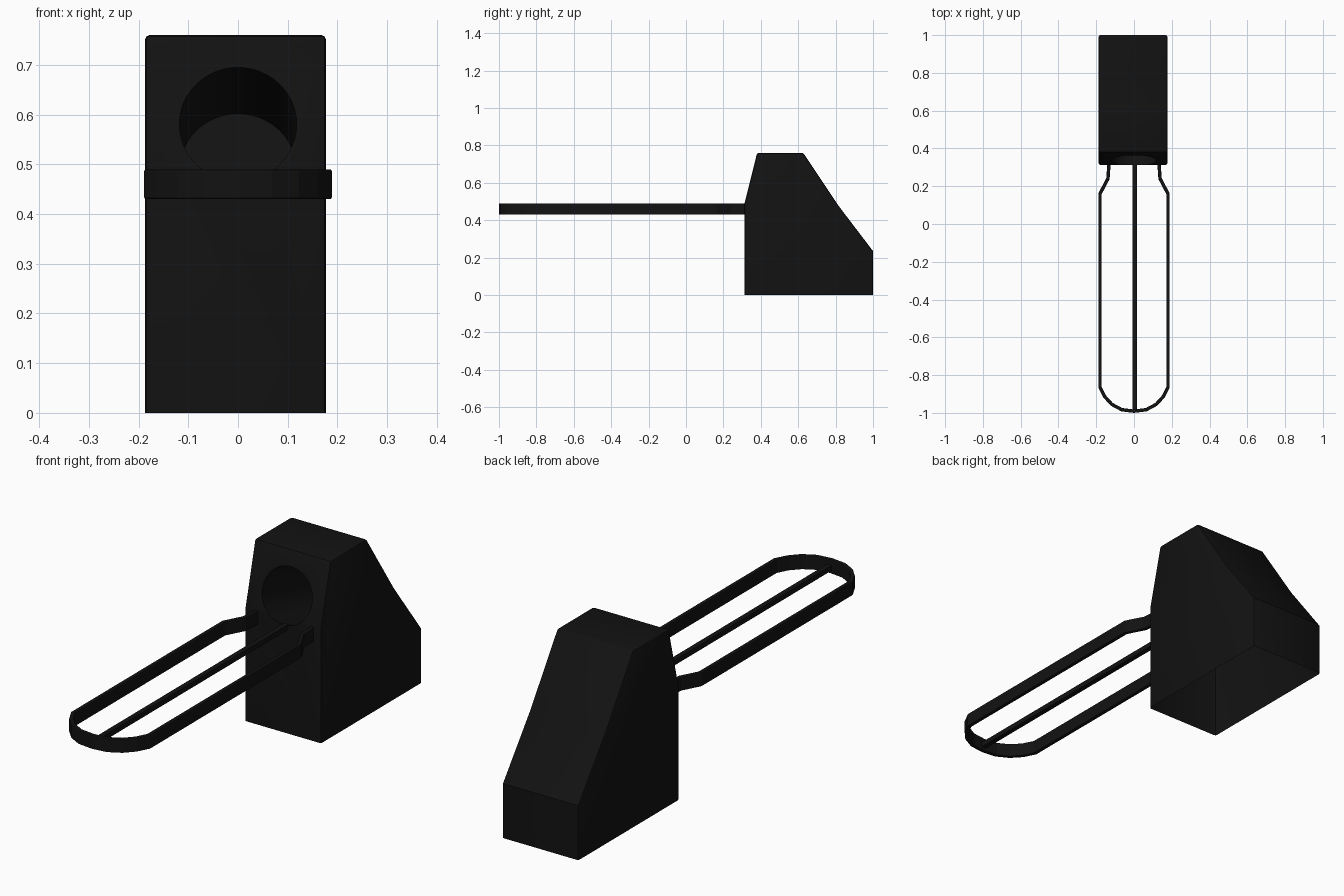
import bpy, bmesh, math
from mathutils import Vector

if "Cube" in bpy.data.objects:
    bpy.data.objects.remove(bpy.data.objects["Cube"])

black = bpy.data.materials.new("black_plastic")
black.diffuse_color = (0.006, 0.006, 0.006, 1)
black.use_nodes = True
black.node_tree.nodes["Principled BSDF"].inputs["Base Color"].default_value = black.diffuse_color


def add_object(name, bm):
    bmesh.ops.recalc_face_normals(bm, faces=bm.faces)
    mesh = bpy.data.meshes.new(name)
    bm.to_mesh(mesh)
    bm.free()
    ob = bpy.data.objects.new(name, mesh)
    bpy.context.collection.objects.link(ob)
    mesh.materials.append(black)
    return ob


def smooth(ob):
    bpy.ops.object.select_all(action='DESELECT')
    ob.select_set(True)
    bpy.context.view_layer.objects.active = ob
    bpy.ops.object.shade_smooth_by_angle(angle=math.radians(30))


# Wedge-shaped body: side profile extruded across x
profile = [(0.313, 0), (1, 0), (1, 0.235), (0.815, 0.478),
           (0.627, 0.76), (0.38, 0.76), (0.313, 0.49)]
bm = bmesh.new()
face = bm.faces.new([bm.verts.new((-0.187, y, z)) for y, z in profile])
ext = bmesh.ops.extrude_face_region(bm, geom=[face])
bmesh.ops.translate(bm, vec=(0.364, 0, 0),
                    verts=[v for v in ext["geom"] if isinstance(v, bmesh.types.BMVert)])
bmesh.ops.recalc_face_normals(bm, faces=bm.faces)
sharp = [e for e in bm.edges if max(v.co.z for v in e.verts) > 0.01
         and e.calc_face_angle() > math.radians(45)]
bmesh.ops.bevel(bm, geom=sharp, offset=0.009, segments=2, profile=0.5, affect='EDGES')
body = add_object("body", bm)

# Round blind socket sloping down into the front face
start, end = Vector((0, 0.337, 0.58)), Vector((0, 0.67, 0.488))
axis = (end - start).normalized()
start = start - axis * 0.15
bpy.ops.mesh.primitive_cylinder_add(vertices=48, radius=0.118, depth=(end - start).length,
                                    location=(start + end) / 2,
                                    rotation=axis.to_track_quat('Z', 'Y').to_euler())
cutter = bpy.context.object
cutter.name = "socket_cutter"
cutter.hide_render = True
mod = body.modifiers.new("socket", 'BOOLEAN')
mod.operation = 'DIFFERENCE'
mod.object = cutter
mod.solver = 'EXACT'
bpy.context.view_layer.objects.active = body
bpy.ops.object.modifier_apply(modifier=mod.name)
bpy.data.objects.remove(cutter)

# Open underside
bm = bmesh.new()
bm.from_mesh(body.data)
bottom = [f for f in bm.faces if all(v.co.z < 0.001 for v in f.verts)]
bmesh.ops.delete(bm, geom=bottom, context='FACES')
bm.to_mesh(body.data)
bm.free()
smooth(body)

# Looped handle: thin upright band, mirrored about its centre line
half = [(0.132, 0.325), (0.138, 0.24), (0.18, 0.16), (0.18, -0.865), (0.154, -0.915),
        (0.117, -0.955), (0.065, -0.983), (0.0, -0.991)]
path = half + [(-x, y) for x, y in reversed(half[:-1])]
bm = bmesh.new()
low = [bm.verts.new((x, y, 0.43)) for x, y in path]
high = [bm.verts.new((x, y, 0.49)) for x, y in path]
for i in range(len(path) - 1):
    bm.faces.new((low[i], low[i + 1], high[i + 1], high[i]))
band = add_object("handle_loop", bm)
solid = band.modifiers.new("thickness", 'SOLIDIFY')
solid.thickness = 0.018
solid.offset = 0
solid.use_even_offset = True
bev = band.modifiers.new("soft_edges", 'BEVEL')
bev.width = 0.004
bev.segments = 2
bev.limit_method = 'ANGLE'
bev.angle_limit = math.radians(50)

# Centre bar running along the loop
bm = bmesh.new()
bmesh.ops.create_cube(bm, size=1)
bmesh.ops.scale(bm, vec=(0.022, 1.31, 0.022), verts=bm.verts)
bmesh.ops.translate(bm, vec=(0.004, -0.332, 0.455), verts=bm.verts)
add_object("handle_centre_bar", bm)
